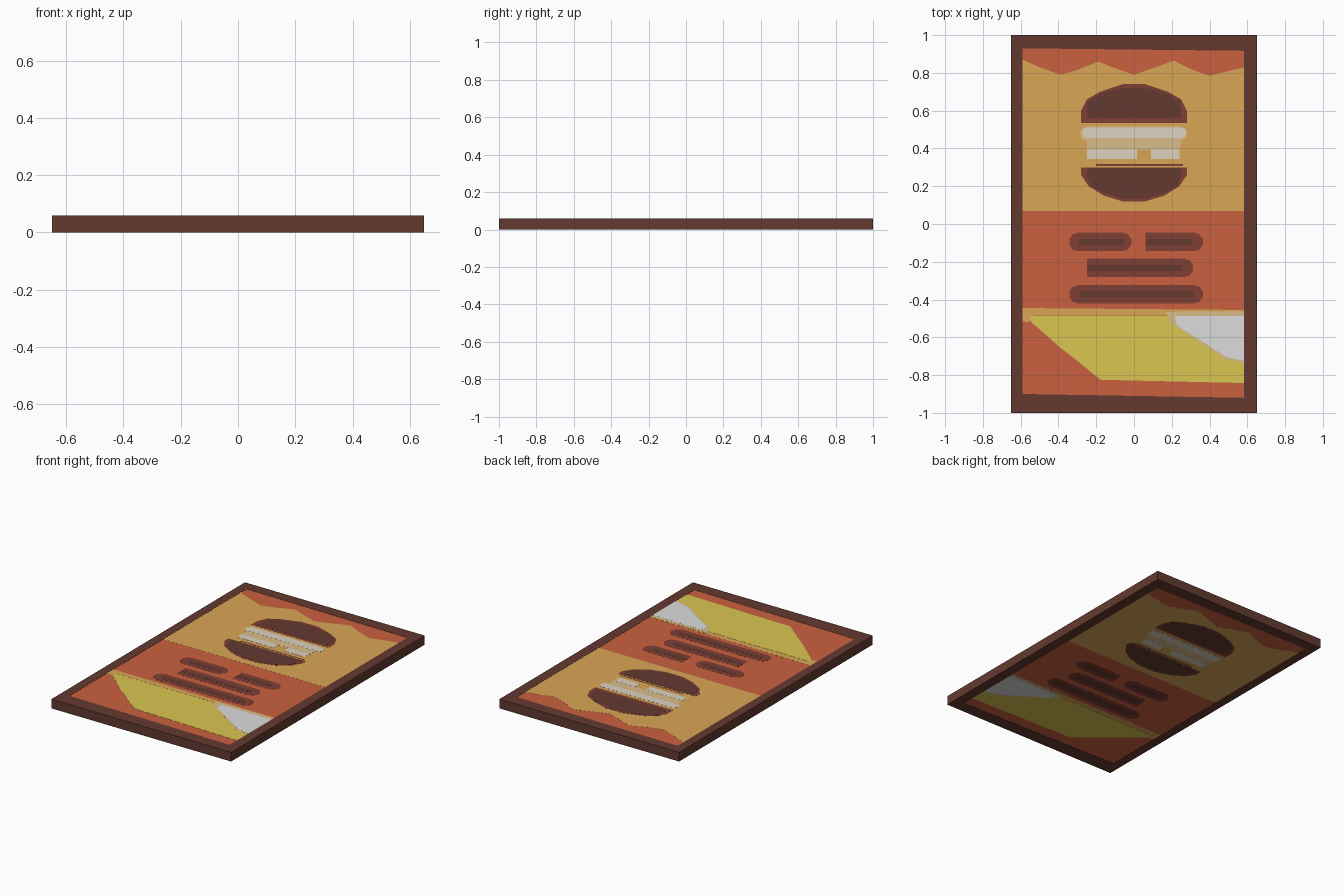
import bpy, bmesh, math

if "Cube" in bpy.data.objects:
    bpy.data.objects.remove(bpy.data.objects["Cube"])

THICK = 0.06
STEP = 0.0004      # height difference between painted layers
BODY_IN = 0.0016   # body is this much thinner per side, plates fill the rest


def mat(name, hexcol):
    rgb = [int(hexcol[i:i + 2], 16) / 255 for i in (0, 2, 4)]
    lin = [c / 12.92 if c <= 0.04045 else ((c + 0.055) / 1.055) ** 2.4 for c in rgb]
    m = bpy.data.materials.new(name)
    m.diffuse_color = (*lin, 1)
    m.use_nodes = True
    m.node_tree.nodes["Principled BSDF"].inputs["Base Color"].default_value = m.diffuse_color
    return m


BROWN = mat("dark brown", "633A30")
MAROON = mat("maroon", "803E34")
ORANGE = mat("burnt orange", "CA613F")
TAN = mat("mustard tan", "DAA655")
YELLOW = mat("yellow", "DAC651")
CREAM = mat("cream", "DABE8C")
OFFWHITE = mat("off white", "DCD2C0")
WHITE = mat("pale grey", "DCDCDC")


def finish(name, bm, material):
    bmesh.ops.recalc_face_normals(bm, faces=bm.faces)
    me = bpy.data.meshes.new(name)
    bm.to_mesh(me)
    bm.free()
    me.materials.append(material)
    ob = bpy.data.objects.new(name, me)
    bpy.context.collection.objects.link(ob)
    return ob


def prism(bm, pts, z0, z1):
    f = bm.faces.new([bm.verts.new((x, y, z0)) for x, y in pts])
    ext = bmesh.ops.extrude_face_region(bm, geom=[f], use_keep_orig=True)
    for v in ext["geom"]:
        if isinstance(v, bmesh.types.BMVert):
            v.co.z = z1


def plate(name, pts, layer, material):
    """Thin painted plate shown on the top and the underside."""
    bm = bmesh.new()
    h = STEP * layer
    top = THICK - BODY_IN
    prism(bm, pts, top - 0.0002, top + h)
    prism(bm, pts, BODY_IN + 0.0002, BODY_IN - h)
    return finish(name, bm, material)


def box(x0, x1, y0, y1):
    return [(x0, y0), (x1, y0), (x1, y1), (x0, y1)]


def pill(x0, x1, y0, y1, n=5):
    r, cy = (y1 - y0) / 2, (y0 + y1) / 2
    pts = []
    for cx, a0 in ((x1 - r, -90), (x0 + r, 90)):
        for i in range(n + 1):
            a = math.radians(a0 + 180 * i / n)
            pts.append((cx + r * math.cos(a), cy + r * math.sin(a)))
    return pts


def mirrored(half):
    """Close a right-hand half outline by mirroring it in x."""
    return half + [(-x, y) for x, y in reversed(half)]


# board with rim
bm = bmesh.new()
prism(bm, box(-0.65, 0.65, -1, 1), BODY_IN, THICK - BODY_IN)
finish("board_body", bm, BROWN)

# rim strips bring the border flush with the artwork
L, R, B, T = -0.59, 0.583, -0.91, 0.925
for nm, p in (("rim_left", box(-0.65, L, -1, 1)),
              ("rim_right", box(R, 0.65, -1, 1)),
              ("rim_bottom", [(L, -1), (R, -1), (R, -0.92), (L, -0.90)]),
              ("rim_top", [(L, 0.93), (R, 0.917), (R, 1), (L, 1)])):
    plate(nm, p, 4, BROWN)

# background fields
plate("orange_panel", [(L, -0.90), (R, -0.92), (R, 0.917), (L, 0.93)], 1, ORANGE)
wave = [(R, 0.83), (0.50, 0.81), (0.40, 0.785), (0.30, 0.82), (0.21, 0.865),
        (0.10, 0.825), (0.0, 0.79), (-0.10, 0.825), (-0.19, 0.86),
        (-0.30, 0.815), (-0.39, 0.79), (-0.50, 0.83), (L, 0.87)]
plate("tan_panel", [(L, 0.07), (R, 0.07)] + wave, 2, TAN)

# burger buns: outline and darker centre
plate("top_bun_edge", mirrored([(0.28, 0.535), (0.28, 0.60), (0.25, 0.66),
                                (0.18, 0.70), (0.06, 0.74)]), 3, MAROON)
plate("top_bun", mirrored([(0.25, 0.56), (0.25, 0.645), (0.18, 0.69),
                           (0.06, 0.72)]), 4, BROWN)
plate("bottom_bun_edge", mirrored([(0.06, 0.12), (0.16, 0.15), (0.24, 0.20),
                                   (0.28, 0.26), (0.28, 0.30)]), 3, MAROON)
plate("bottom_bun", mirrored([(0.06, 0.135), (0.16, 0.165), (0.23, 0.205),
                              (0.25, 0.25), (0.25, 0.297)]), 4, BROWN)
plate("bun_line", box(-0.20, 0.26, 0.308, 0.318), 3, MAROON)

# filling
plate("filling_glow", pill(-0.285, 0.28, 0.44, 0.515), 3, CREAM)
plate("filling_band", box(-0.25, 0.245, 0.395, 0.455), 3, CREAM)
plate("filling_bar", pill(-0.275, 0.28, 0.455, 0.51), 4, OFFWHITE)
plate("filling_left", box(-0.25, 0.015, 0.345, 0.395), 4, OFFWHITE)
plate("filling_right", box(0.09, 0.24, 0.345, 0.395), 4, OFFWHITE)

# menu lines: x0, x1, inner x0, inner x1, centre y
for i, (x0, x1, a, b, y) in enumerate([(-0.345, -0.012, -0.29, -0.05, -0.095),
                                       (0.06, 0.367, 0.063, 0.305, -0.095),
                                       (-0.25, 0.315, -0.245, 0.255, -0.232),
                                       (-0.345, 0.367, -0.285, 0.315, -0.372)]):
    outline = pill(x0, x1, y - 0.049, y + 0.049)
    if i in (1, 2):  # these two have a square left end
        outline = [(x0, py) if px < x0 + 0.05 else (px, py) for px, py in outline]
        outline = [p for k, p in enumerate(outline) if p not in outline[:k]]
    plate(f"menu_line_{i + 1}", outline, 2, MAROON)
    plate(f"menu_line_core_{i + 1}", box(a, b, y - 0.016, y + 0.016), 3, BROWN)

# lower banner: tan strip, yellow field, pale corner
plate("tan_strip", [(L, -0.515), (-0.56, -0.52), (-0.53, -0.485), (R, -0.485),
                    (R, -0.455), (L, -0.445)], 2, TAN)
plate("yellow_edge", [(-0.57, -0.50), (-0.18, -0.825), (-0.1, -0.825),
                      (-0.48, -0.50)], 2, TAN)
plate("yellow_field", [(-0.555, -0.487), (-0.53, -0.53), (-0.39, -0.655),
                       (-0.17, -0.825), (R, -0.842), (R, -0.487)], 3, YELLOW)
plate("pale_corner_edge", [(0.165, -0.465), (0.20, -0.53), (0.34, -0.62),
                           (0.48, -0.715), (R, -0.735), (R, -0.462)], 3.5, CREAM)
plate("pale_corner", [(0.215, -0.487), (0.23, -0.54), (0.36, -0.62),
                      (0.49, -0.705), (R, -0.725), (R, -0.487)], 4, WHITE)
